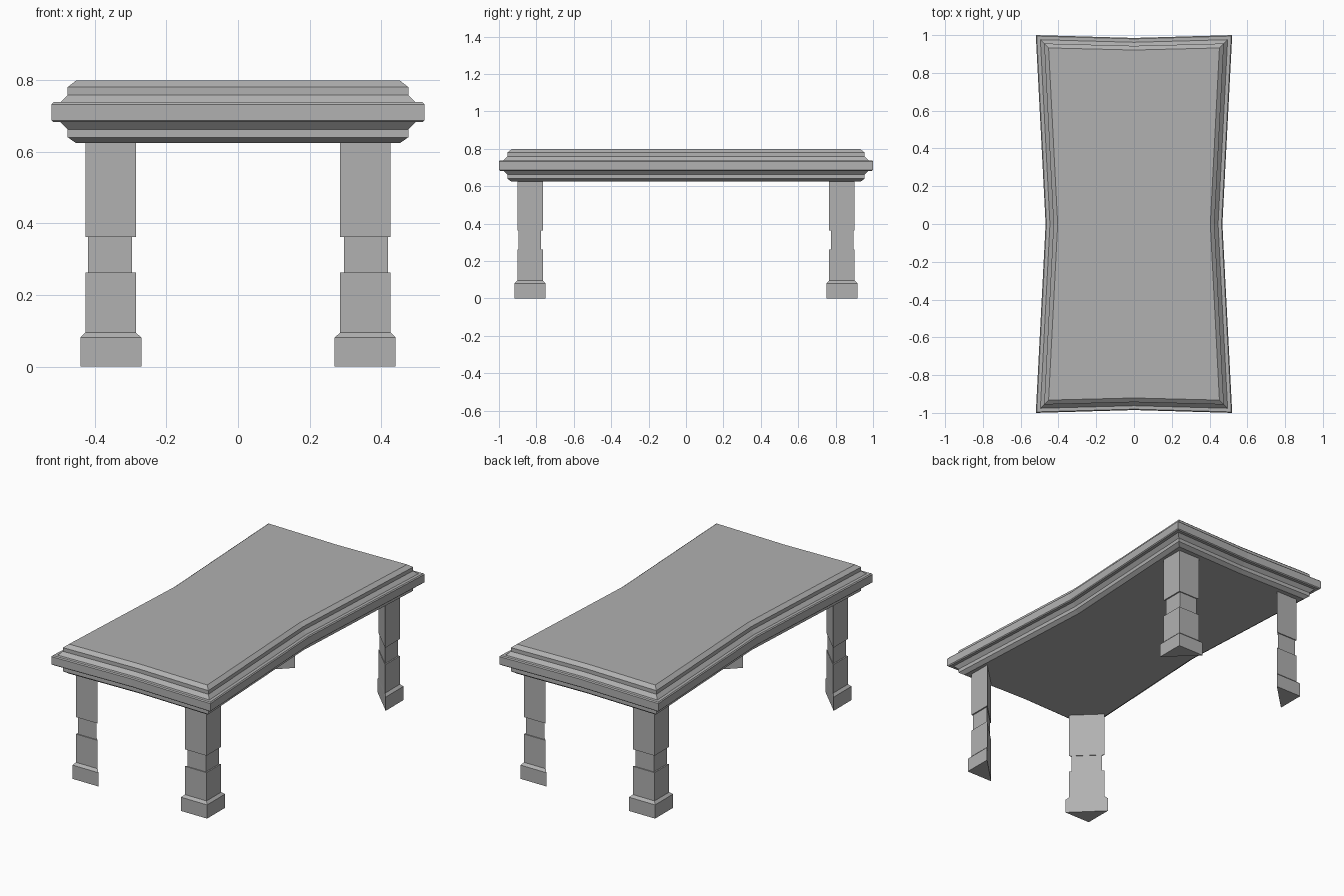
import bpy, bmesh

if "Cube" in bpy.data.objects:
    bpy.data.objects.remove(bpy.data.objects["Cube"])

# Mid-grey finish shared by every part
grey = bpy.data.materials.new("grey")
grey.diffuse_color = (0.44, 0.44, 0.44, 1)
grey.use_nodes = True
grey.node_tree.nodes["Principled BSDF"].inputs["Base Color"].default_value = grey.diffuse_color


def loft(name, rings):
    """Skin a stack of equal-length rings and cap both ends."""
    bm = bmesh.new()
    loops = [[bm.verts.new(p) for p in ring] for ring in rings]
    for a, b in zip(loops, loops[1:]):
        for i in range(len(a)):
            j = (i + 1) % len(a)
            bm.faces.new((a[i], a[j], b[j], b[i]))
    bm.faces.new(loops[0][::-1])
    bm.faces.new(loops[-1])
    bmesh.ops.recalc_face_normals(bm, faces=bm.faces)
    mesh = bpy.data.meshes.new(name)
    bm.to_mesh(mesh)
    bm.free()
    mesh.materials.append(grey)
    obj = bpy.data.objects.new(name, mesh)
    bpy.context.collection.objects.link(obj)
    return obj


# Table top: waisted eight-point outline, stacked as a moulded edge
def top_ring(inset, z):
    c = inset * 1.06                      # mitred corners
    x, y, mx, my = 0.52 - c, 1.0 - c, 0.468 - inset, 0.985 - inset
    return [(x, -y, z), (mx, 0, z), (x, y, z), (0, my, z),
            (-x, y, z), (-mx, 0, z), (-x, -y, z), (0, -my, z)]


edge_profile = [(0.064, 0.624), (0.042, 0.640), (0.042, 0.662), (0.023, 0.682),
                (0.005, 0.682), (0.0, 0.687), (0.0, 0.732), (0.005, 0.738),
                (0.023, 0.738), (0.042, 0.758), (0.042, 0.780), (0.064, 0.798)]
loft("table_top", [top_ring(d, z) for d, z in edge_profile])

# Legs: triangular posts with a narrowed band and a chamfered foot
# each section is (inner x, outer x, inner y, outer y)
foot = (0.270, 0.440, 0.750, 0.917)
post = (0.285, 0.426, 0.765, 0.902)
band = (0.296, 0.418, 0.776, 0.896)
leg_profile = [(foot, 0.0), (foot, 0.081), (post, 0.095), (post, 0.262),
               (band, 0.262), (band, 0.362), (post, 0.362), (post, 0.625)]


def leg(name, sx, sy):
    loft(name, [[(sx * x0, sy * y1, z), (sx * x1, sy * y1, z), (sx * x1, sy * y0, z)]
                for (x0, x1, y0, y1), z in leg_profile])


for side, sx in (("left", -1), ("right", 1)):
    for end, sy in (("front", -1), ("back", 1)):
        leg(f"{end}_{side}_leg", sx, sy)
